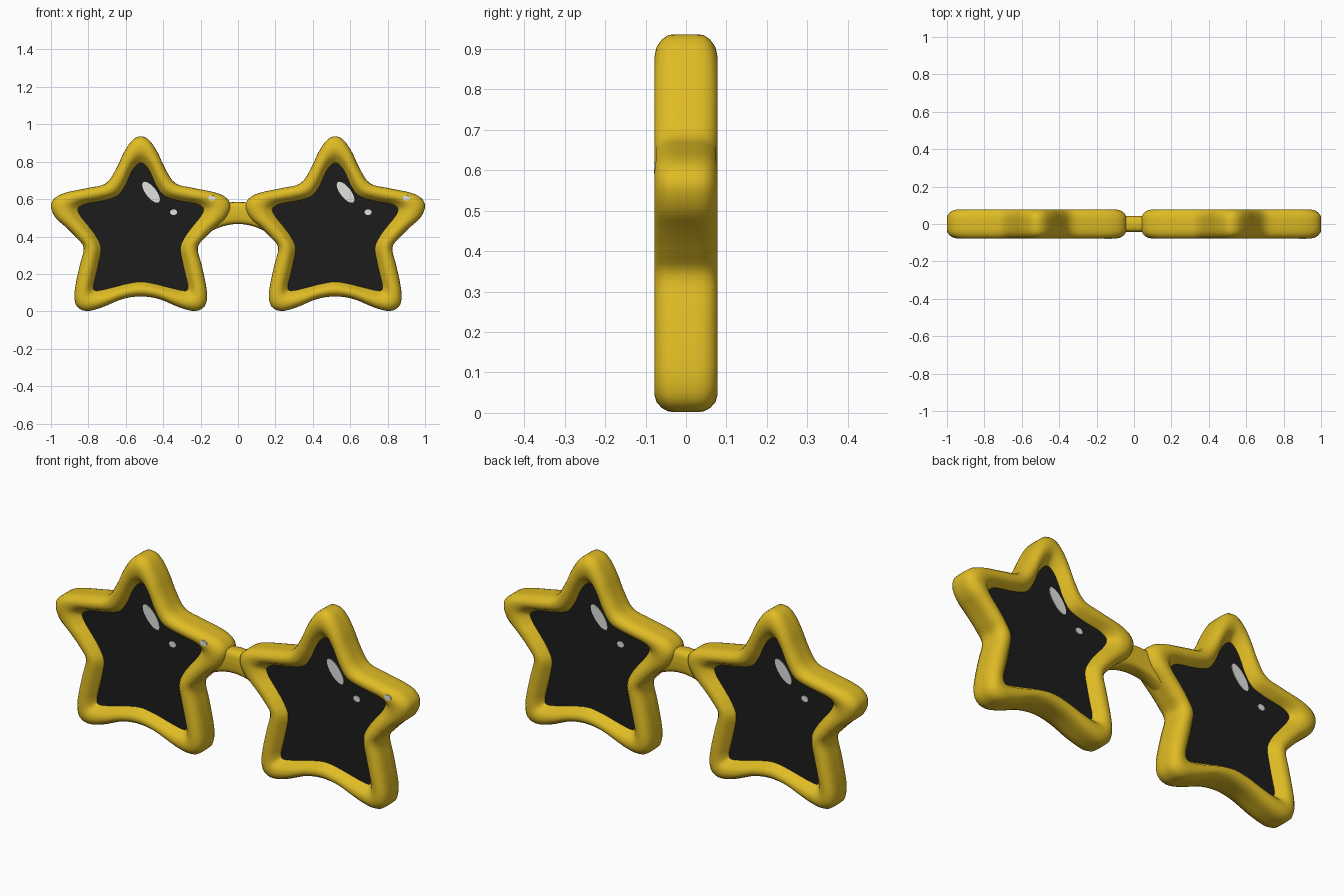
import bpy, bmesh, math

if "Cube" in bpy.data.objects:
    bpy.data.objects.remove(bpy.data.objects["Cube"])


def material(name, rgb):
    m = bpy.data.materials.new(name)
    m.diffuse_color = (*rgb, 1)
    m.use_nodes = True
    m.node_tree.nodes["Principled BSDF"].inputs["Base Color"].default_value = m.diffuse_color
    return m


GOLD = material("gold yellow", (0.74, 0.50, 0.018))
BLACK = material("lens black", (0.012, 0.012, 0.012))
WHITE = material("glint white", (0.75, 0.75, 0.73))
CX = 0.52  # star centre offset

# Half outlines (dx, z) from top tip to bottom notch, point for point
OUTER = [(0, .936), (.045, .915), (.09, .85), (.13, .765), (.185, .685), (.28, .66),
         (.40, .635), (.46, .605), (.48, .56), (.455, .50), (.40, .45), (.345, .395),
         (.305, .34), (.325, .25), (.345, .16), (.355, .08), (.34, .025), (.29, .002),
         (.21, .02), (.10, .065), (0, .08)]
INNER = [(0, .79), (.035, .765), (.06, .72), (.085, .665), (.125, .615), (.20, .59),
         (.285, .575), (.32, .56), (.332, .54), (.315, .505), (.275, .455), (.235, .40),
         (.21, .34), (.222, .26), (.238, .19), (.25, .14), (.245, .115), (.215, .115),
         (.15, .13), (.07, .15), (0, .16)]


def smooth_loop(half, steps=4):
    """Mirror a half outline and run a Catmull-Rom spline through it."""
    p = half + [(-x, z) for x, z in half[-2:0:-1]]
    n, out = len(p), []
    for i in range(n):
        a, b, c, d = (p[(i + k) % n] for k in (-1, 0, 1, 2))
        for s in range(steps):
            t = s / steps
            out.append(tuple(0.5 * (2 * b[k] + (c[k] - a[k]) * t
                                    + (2 * a[k] - 5 * b[k] + 4 * c[k] - d[k]) * t * t
                                    + (3 * b[k] - a[k] - 3 * c[k] + d[k]) * t ** 3)
                             for k in (0, 1)))
    return out


def loft(name, rings, mat, closed=False, angle=50):
    """Skin a list of point rings; closed joins last ring to first, else cap ends."""
    bm = bmesh.new()
    vs = [[bm.verts.new(co) for co in r] for r in rings]
    m = len(vs[0])
    for i in range(len(vs) if closed else len(vs) - 1):
        a, b = vs[i], vs[(i + 1) % len(vs)]
        for j in range(m):
            k = (j + 1) % m
            bm.faces.new((a[j], a[k], b[k], b[j]))
    if not closed:
        bm.faces.new(vs[0])
        bm.faces.new(vs[-1])
    bmesh.ops.recalc_face_normals(bm, faces=bm.faces[:])
    me = bpy.data.meshes.new(name)
    bm.to_mesh(me)
    bm.free()
    me.materials.append(mat)
    ob = bpy.data.objects.new(name, me)
    bpy.context.collection.objects.link(ob)
    bpy.ops.object.select_all(action='DESELECT')
    bpy.context.view_layer.objects.active = ob
    ob.select_set(True)
    bpy.ops.object.shade_smooth_by_angle(angle=math.radians(angle))
    return ob


def glint(name, x, z, y, a, b, tilt):
    """Thin elliptical highlight plate."""
    ring = []
    for i in range(24):
        t = math.tau * i / 24
        u, v = a * math.cos(t), b * math.sin(t)
        ring.append((x + u * math.cos(tilt) - v * math.sin(tilt),
                     z + u * math.sin(tilt) + v * math.cos(tilt)))
    loft(name, [[(p, yy, q) for p, q in ring] for yy in (y - .002, y + .002)], WHITE, angle=30)


outer, inner = smooth_loop(OUTER), smooth_loop(INNER)


def star_ring(t, y, cx):
    return [(cx + a[0] + (b[0] - a[0]) * t, y, a[1] + (b[1] - a[1]) * t)
            for a, b in zip(outer, inner)]


# Frame cross-section: (fraction from outer edge to lens, depth)
SECTION = [(0, .02), (.01, .043), (.09, .060), (.22, .073), (.38, .078), (.56, .076),
           (.70, .068), (.80, .055), (.90, .045), (1, .030)]
section = SECTION + [(t, -y) for t, y in reversed(SECTION)]

for side, label in ((-1, "left"), (1, "right")):
    cx = side * CX
    # Star frame and lens
    loft(label + "_frame", [star_ring(t, y, cx) for t, y in section], GOLD, closed=True)
    loft(label + "_lens", [star_ring(.97, y, cx) for y in (-.034, .034)], BLACK)
    # Lens glints, front and turned round for the back
    for s, face in ((1, "front"), (-1, "back")):
        glint(f"{label}_{face}_large_glint", cx + s * .055, .637, -s * .035,
              .068, .028, -s * math.radians(52))
        glint(f"{label}_{face}_small_glint", cx + s * .176, .53, -s * .035, .019, .015, 0)
    # Glint on the frame's upper right arm
    glint(label + "_frame_glint", cx + .38, .606, -.0775, .019, .014, 0)

# Arched nose bridge with rounded cross-section
rings = []
for i in range(13):
    x = -.16 + .32 * i / 12
    f = (x / .16) ** 2
    top, bottom = .585 - .035 * f, .467 - .047 * f
    ring = []
    for j in range(20):
        c, s = math.cos(math.tau * j / 20), math.sin(math.tau * j / 20)
        ring.append((x, .044 * math.copysign(abs(c) ** .55, c),
                     (top + bottom) / 2 + (top - bottom) / 2 * math.copysign(abs(s) ** .55, s)))
    rings.append(ring)
loft("nose_bridge", rings, GOLD)
